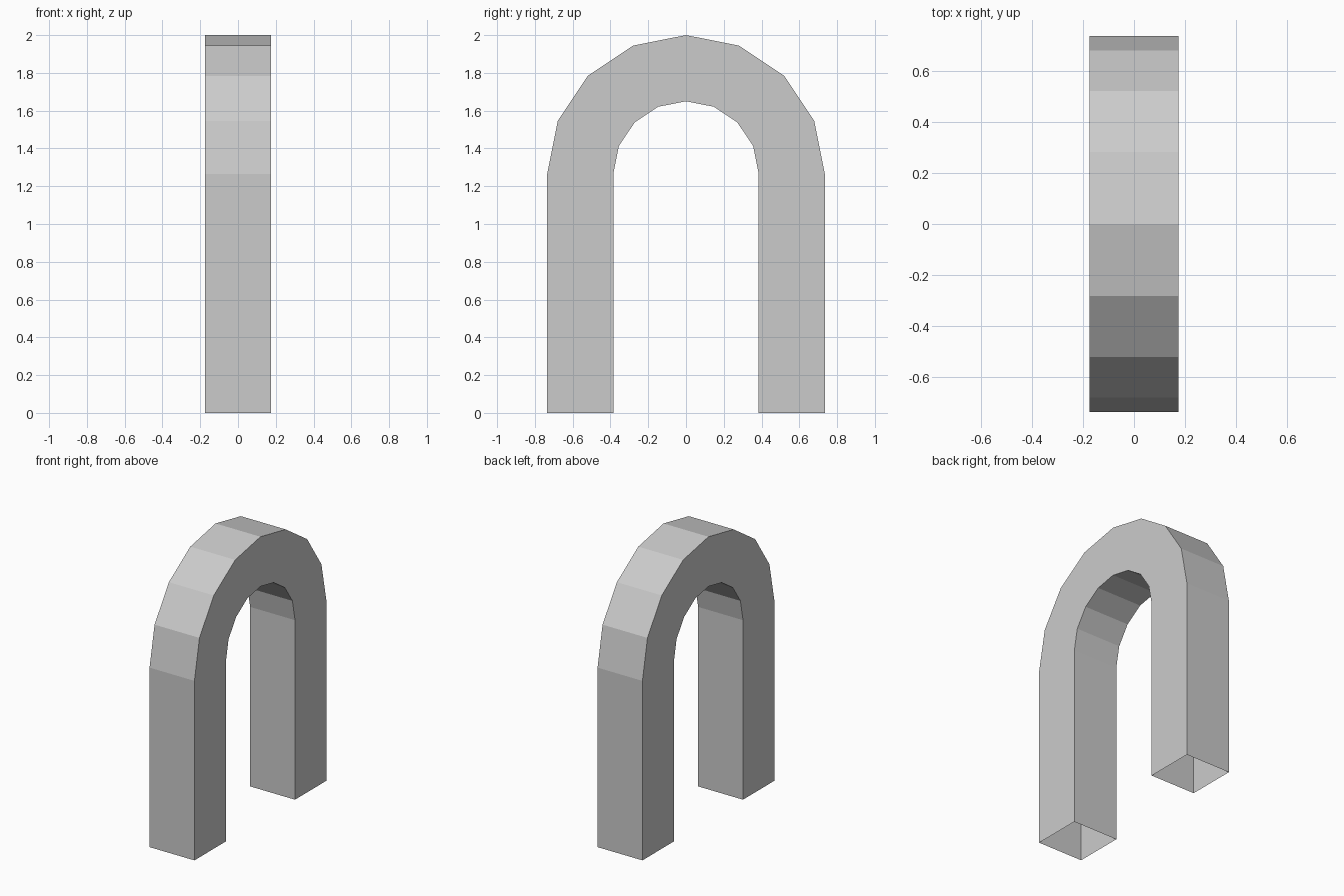
import bpy, bmesh
from math import sin, cos, pi

if "Cube" in bpy.data.objects:
    bpy.data.objects.remove(bpy.data.objects["Cube"])

HALF_W = 0.175            # half depth of the arch in x
R_OUT, R_IN = 0.735, 0.385
SPRING = 1.265            # height where the curve begins
LEG_SEGS, ARC_SEGS = 6, 8

# Stations along the arch: (angle, base height)
legs = [SPRING * i / LEG_SEGS for i in range(LEG_SEGS)]
stations = [(0, z) for z in legs]
stations += [(pi * i / ARC_SEGS, SPRING) for i in range(ARC_SEGS + 1)]
stations += [(pi, z) for z in reversed(legs)]

# Square tube swept up one leg, over the top and down the other, open at both feet
bm = bmesh.new()
rings = []
for a, z in stations:
    corners = [(-HALF_W, R_OUT), (HALF_W, R_OUT), (HALF_W, R_IN), (-HALF_W, R_IN)]
    rings.append([bm.verts.new((x, r * cos(a), z + r * sin(a))) for x, r in corners])
for lo, hi in zip(rings, rings[1:]):
    for i in range(4):
        j = (i + 1) % 4
        bm.faces.new((lo[j], lo[i], hi[i], hi[j]))

mesh = bpy.data.meshes.new("stone_arch")
bm.to_mesh(mesh)
bm.free()
arch = bpy.data.objects.new("stone_arch", mesh)
bpy.context.collection.objects.link(arch)
